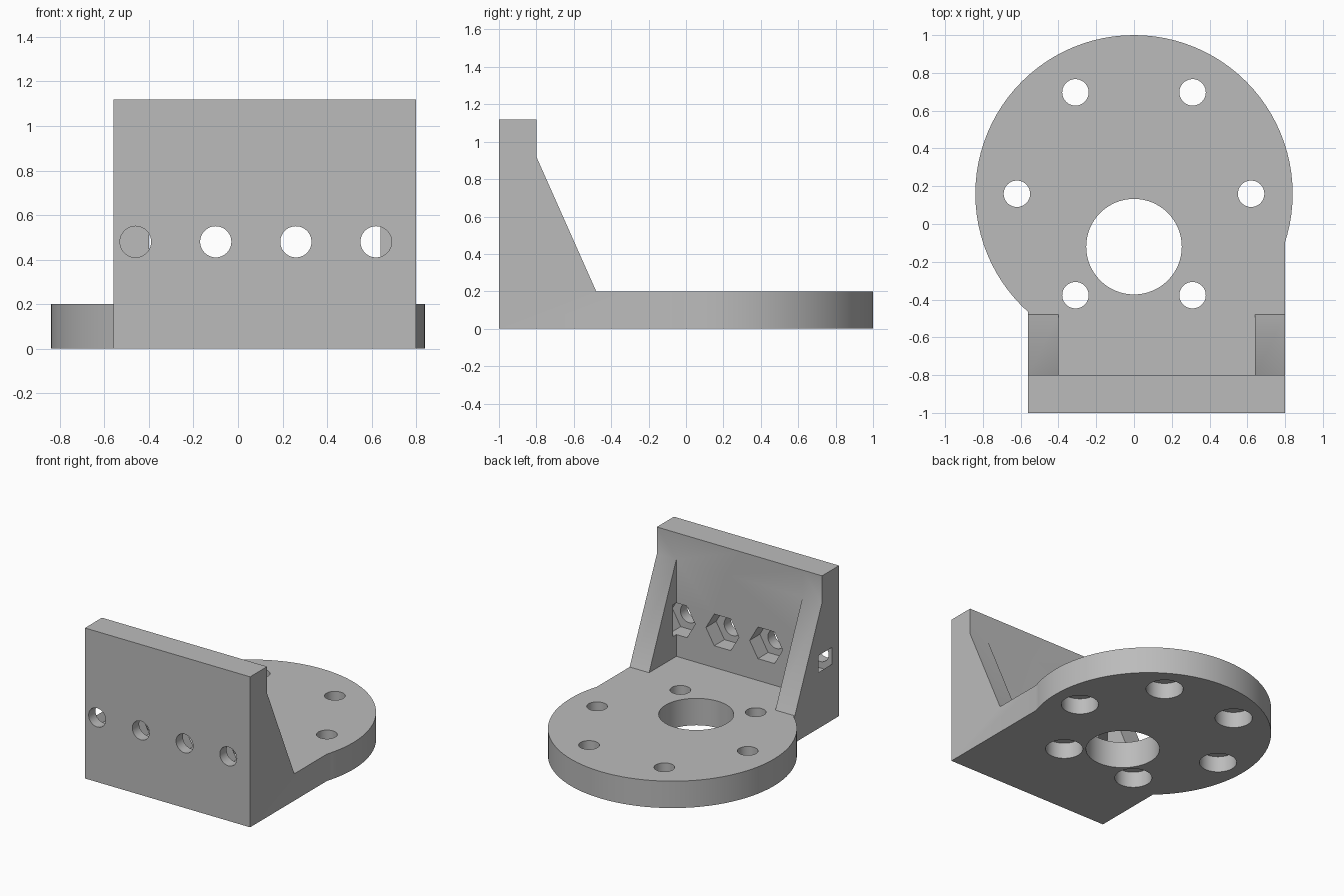
import bpy, bmesh, math
from mathutils import Matrix, Vector

cube = bpy.data.objects.get("Cube")
if cube:
    bpy.data.objects.remove(cube, do_unlink=True)

grey = bpy.data.materials.new("plain_grey")
grey.use_nodes = True
grey.diffuse_color = (0.5, 0.5, 0.5, 1)
grey.node_tree.nodes["Principled BSDF"].inputs["Base Color"].default_value = (0.5, 0.5, 0.5, 1)


def make_object(name, bm):
    bmesh.ops.recalc_face_normals(bm, faces=bm.faces)
    mesh = bpy.data.meshes.new(name)
    bm.to_mesh(mesh)
    bm.free()
    mesh.materials.append(grey)
    ob = bpy.data.objects.new(name, mesh)
    bpy.context.collection.objects.link(ob)
    return ob


def rod(name, radius, start, end, sides=48):
    """Cylinder or prism between two points."""
    a, b = Vector(start), Vector(end)
    axis = b - a
    turn = Matrix.Rotation(math.pi / 2, 4, 'X') if abs(axis.y) > abs(axis.z) else Matrix()
    # sides are counted from a vertex on +x
    spin = Matrix.Rotation(math.pi / 2, 4, 'Z') if sides == 6 else Matrix()
    bm = bmesh.new()
    bmesh.ops.create_cone(bm, cap_ends=True, segments=sides, radius1=radius,
                          radius2=radius, depth=axis.length,
                          matrix=Matrix.Translation((a + b) / 2) @ turn @ spin)
    return make_object(name, bm)


def extrude_profile(name, points, x0, x1):
    """Side profile in y, z swept along x."""
    bm = bmesh.new()
    face = bm.faces.new([bm.verts.new((x0, y, z)) for y, z in points])
    swept = bmesh.ops.extrude_face_region(bm, geom=[face])
    verts = [v for v in swept["geom"] if isinstance(v, bmesh.types.BMVert)]
    bmesh.ops.translate(bm, verts=verts, vec=(x1 - x0, 0, 0))
    return make_object(name, bm)


def combine(target, tool, operation):
    mod = target.modifiers.new("combine", 'BOOLEAN')
    mod.operation, mod.solver, mod.object = operation, 'EXACT', tool
    bpy.context.view_layer.objects.active = target
    bpy.ops.object.modifier_apply(modifier=mod.name)
    bpy.data.objects.remove(tool, do_unlink=True)


CY, THICK = 0.16, 0.2

# Upright wall with sloping side ribs and its foot
bracket = extrude_profile("flange_bracket", [
    (-1, 0), (CY, 0), (CY, THICK), (-0.48, THICK),
    (-0.8, 0.92), (-0.8, 1.12), (-1, 1.12)], -0.56, 0.8)

# Clear the space between the ribs
gap = extrude_profile("rib_gap", [(-0.8, THICK), (1, THICK), (1, 2), (-0.8, 2)], -0.4, 0.64)
combine(bracket, gap, 'DIFFERENCE')

# Round flange
combine(bracket, rod("flange", 0.84, (0, CY, 0), (0, CY, THICK), 96), 'UNION')

# Shaft opening
combine(bracket, rod("shaft_hole", 0.253, (0, -0.12, -1), (0, -0.12, 0.5), 64), 'DIFFERENCE')

# Ring of screw holes, counterbored from below
for i in range(6):
    x = 0.62 * math.cos(i * math.pi / 3)
    y = CY + 0.62 * math.sin(i * math.pi / 3)
    combine(bracket, rod("screw_hole", 0.07, (x, y, -1), (x, y, 0.3)), 'DIFFERENCE')
    combine(bracket, rod("counterbore", 0.128, (x, y, -1), (x, y, 0.12)), 'DIFFERENCE')

# Wall holes with hexagonal nut pockets at the back
for i in range(4):
    x, z = -0.46 + 0.36 * i, 0.48
    combine(bracket, rod("wall_hole", 0.07, (x, -1.2, z), (x, -0.78, z)), 'DIFFERENCE')
    combine(bracket, rod("nut_pocket", 0.136, (x, -0.92, z), (x, -0.76, z), 6), 'DIFFERENCE')

# Soft round walls, crisp edges
bpy.ops.object.select_all(action='DESELECT')
bracket.select_set(True)
bpy.context.view_layer.objects.active = bracket
bpy.ops.object.shade_smooth_by_angle(angle=math.radians(30))
